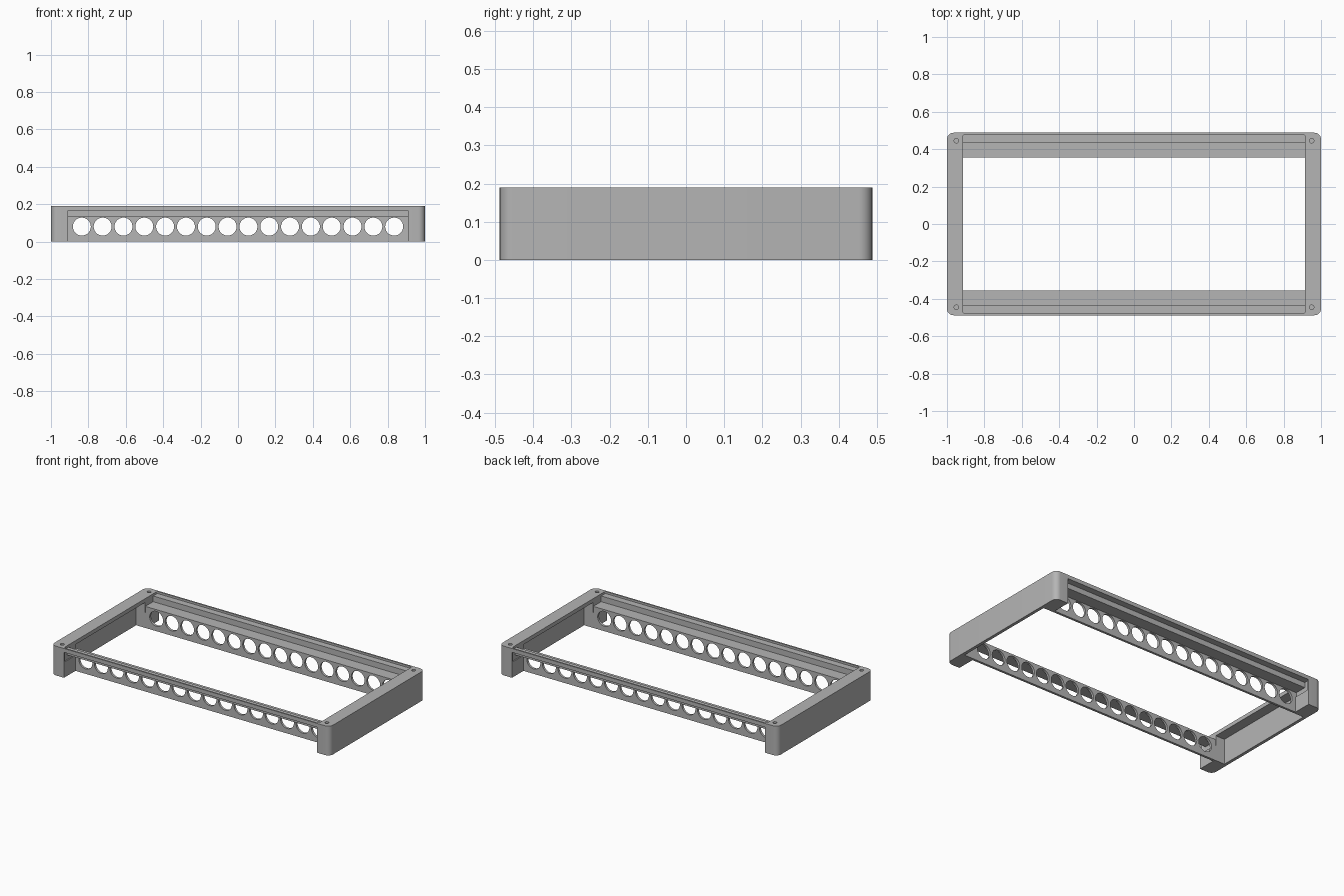
import bpy
import bmesh
import math
from mathutils import Matrix

if "Cube" in bpy.data.objects:
    bpy.data.objects.remove(bpy.data.objects["Cube"], do_unlink=True)

# Main dimensions
LENGTH, DEPTH, HEIGHT = 1.0, 0.488, 0.19   # half length, half depth, height
LIP_Z = 0.165                              # underside of the top rim
FOOT_X, PLATE_Y = 0.908, 0.355
HOLES, HOLE_R, HOLE_X, HOLE_Z = 16, 0.048, 0.835, 0.08

grey = bpy.data.materials.new("light_grey")
grey.use_nodes = True
colour = (0.46, 0.46, 0.46, 1)
grey.diffuse_color = colour
grey.node_tree.nodes["Principled BSDF"].inputs["Base Color"].default_value = colour


def make_object(name, bm):
    bmesh.ops.recalc_face_normals(bm, faces=bm.faces)
    mesh = bpy.data.meshes.new(name)
    bm.to_mesh(mesh)
    bm.free()
    obj = bpy.data.objects.new(name, mesh)
    bpy.context.collection.objects.link(obj)
    mesh.materials.append(grey)
    return obj


def extrude_outline(name, points, direction):
    bm = bmesh.new()
    face = bm.faces.new([bm.verts.new(p) for p in points])
    new = bmesh.ops.extrude_face_region(bm, geom=[face])["geom"]
    verts = [v for v in new if isinstance(v, bmesh.types.BMVert)]
    bmesh.ops.translate(bm, verts=verts, vec=direction)
    return make_object(name, bm)


def rounded_slab(name, hx, hy, radius, z0, z1, steps=8):
    points = []
    for corner, (sx, sy) in enumerate([(1, 1), (-1, 1), (-1, -1), (1, -1)]):
        for i in range(steps + 1):
            a = math.pi / 2 * (corner + i / steps)
            points.append((sx * (hx - radius) + radius * math.cos(a),
                           sy * (hy - radius) + radius * math.sin(a), z0))
    return extrude_outline(name, points, (0, 0, z1 - z0))


def box(name, low, high):
    points = [(low[0], low[1], low[2]), (high[0], low[1], low[2]),
              (high[0], high[1], low[2]), (low[0], high[1], low[2])]
    return extrude_outline(name, points, (0, 0, high[2] - low[2]))


def cylinders(name, centres, radius, depth, rotation, segments):
    bm = bmesh.new()
    for c in centres:
        bmesh.ops.create_cone(bm, cap_ends=True, segments=segments, radius1=radius,
                              radius2=radius, depth=depth,
                              matrix=Matrix.Translation(c) @ rotation)
    return make_object(name, bm)


def cut(target, cutter):
    cutter.hide_render = True
    mod = target.modifiers.new("cut", "BOOLEAN")
    mod.operation, mod.solver, mod.object = "DIFFERENCE", "EXACT", cutter
    bpy.context.view_layer.objects.active = target
    bpy.ops.object.modifier_apply(modifier=mod.name)
    bpy.data.objects.remove(cutter, do_unlink=True)


def smooth(obj):
    bpy.ops.object.select_all(action="DESELECT")
    obj.select_set(True)
    bpy.context.view_layer.objects.active = obj
    bpy.ops.object.shade_smooth_by_angle(angle=math.radians(30))


# Frame: rim, thin end walls and corner feet carved from one rounded block
frame = rounded_slab("frame", LENGTH, DEPTH, 0.035, 0, HEIGHT)
cut(frame, rounded_slab("rim_opening", 0.915, 0.478, 0.012, 0.1, 0.3))
cut(frame, box("under_cavity", (-0.98, -PLATE_Y, -0.1), (0.98, PLATE_Y, LIP_Z)))
cut(frame, box("long_side_opening", (-FOOT_X, -0.6, -0.1), (FOOT_X, 0.6, LIP_Z)))

# Screw holes in the four corners
screws = [(sx * 0.95, sy * 0.445, HEIGHT) for sx in (-1, 1) for sy in (-1, 1)]
cut(frame, cylinders("screw_holes", screws, 0.012, 0.2, Matrix.Identity(4), 20))
smooth(frame)

# Stepped beams: holed plate, ledge, riser and shelf under the rim
profile = [(PLATE_Y, 0), (PLATE_Y, 0.14), (0.435, 0.14), (0.435, 0.177), (0.48, 0.177),
           (0.48, LIP_Z), (0.447, LIP_Z), (0.447, 0.131), (0.37, 0.131), (0.37, 0)]
for name, side in (("front_beam", -1), ("back_beam", 1)):
    beam = extrude_outline(name, [(-0.914, side * y, z) for y, z in profile], (1.828, 0, 0))
    centres = [(-HOLE_X + 2 * HOLE_X * i / (HOLES - 1), side * 0.36, HOLE_Z)
               for i in range(HOLES)]
    cut(beam, cylinders("beam_holes", centres, HOLE_R, 0.1,
                        Matrix.Rotation(math.pi / 2, 4, "X"), 40))
    smooth(beam)
